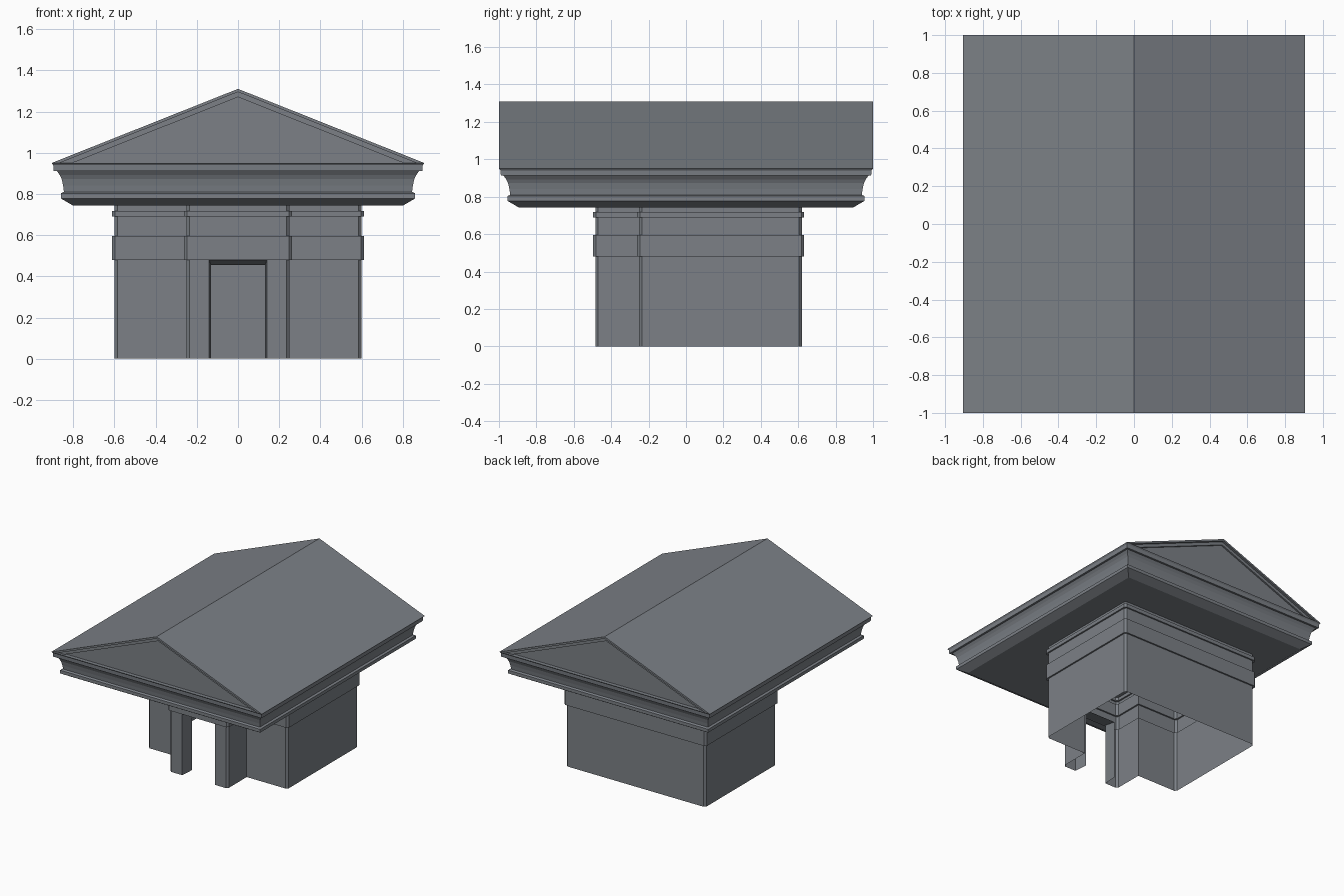
import bpy, bmesh

if "Cube" in bpy.data.objects:
    bpy.data.objects.remove(bpy.data.objects["Cube"])

stone = bpy.data.materials.new("slate grey stone")
stone.diffuse_color = (0.20, 0.217, 0.24, 1)
stone.use_nodes = True
stone.node_tree.nodes["Principled BSDF"].inputs["Base Color"].default_value = stone.diffuse_color


def finish(name, bm):
    bmesh.ops.remove_doubles(bm, verts=bm.verts, dist=1e-5)
    bmesh.ops.recalc_face_normals(bm, faces=bm.faces)
    me = bpy.data.meshes.new(name)
    bm.to_mesh(me)
    bm.free()
    me.materials.append(stone)
    ob = bpy.data.objects.new(name, me)
    bpy.context.collection.objects.link(ob)
    return ob


def loft(bm, rings, skip=lambda layer, i: False):
    """Join closed rings of points with quads; skip() leaves openings."""
    vs = [[bm.verts.new(p) for p in r] for r in rings]
    n = len(vs[0])
    for k in range(len(vs) - 1):
        for i in range(n):
            if not skip(k, i):
                j = (i + 1) % n
                bm.faces.new((vs[k][i], vs[k][j], vs[k + 1][j], vs[k + 1][i]))
    return vs


# Walls: T-shaped plan with chamfered corners, open underneath
DOOR, DOOR_H, FRONT, C = 0.14, 0.48, -0.485, 0.015


def outline(d, z):
    x1, x2 = 0.25 + d, 0.60 + d
    yf, ym, yb = FRONT - d, -0.25 - d, 0.62 + d
    half = [(DOOR, yf), (x1 - C, yf), (x1, yf + C), (x1, ym), (x2 - C, ym),
            (x2, ym + C), (x2, yb - C), (x2 - C, yb)]
    return [(x, y, z) for x, y in half] + [(-x, y, z) for x, y in reversed(half)]


levels = [(0, 0), (0, DOOR_H), (.012, DOOR_H), (.012, .595), (0, .595),
          (0, .69), (.012, .69), (.012, .718), (0, .718), (0, .745)]
bm = bmesh.new()
loft(bm, [outline(d, z) for d, z in levels], lambda k, i: k == 0 and i == 15)
finish("walls", bm)

# Door reveal: tapered jambs and lintel
bm = bmesh.new()
frames = []
for x, h, y in ((DOOR, DOOR_H, FRONT), (0.132, 0.455, FRONT + 0.11)):
    frames.append([(-x, y, 0), (-x, y, h), (x, y, h), (x, y, 0)])
loft(bm, frames, lambda k, i: i == 3)
finish("door_reveal", bm)

# Cornice: moulded profile swept round a rectangle
profile = [(.80, .743), (.86, .778), (.86, .803), (.845, .81), (.849, .84),
           (.856, .872), (.866, .893), (.88, .912), (.895, .912),
           (.897, .94), (.905, .95)]
bm = bmesh.new()
rings = [[(-x, -x - .095, z), (x, -x - .095, z), (x, x + .095, z), (-x, x + .095, z)]
         for x, z in profile]
vs = loft(bm, rings)
bm.faces.new(vs[0])
bm.faces.new(vs[-1])
finish("cornice", bm)

# Gable roof: stepped raking mouldings and a recessed panel at both ends
steps = [(1.27, .97), (1.27, .982), (1.295, .982), (1.295, 1.0), (1.31, 1.0)]
steps = [(a, -y) for a, y in steps] + [(a, y) for a, y in reversed(steps)]
bm = bmesh.new()
rings = []
for apex, y in steps:
    w = (apex - .95) / .36 * .905
    rings.append([(-w, y, .95), (0, y, apex), (w, y, .95)])
vs = loft(bm, rings, lambda k, i: i == 2)
bm.faces.new(vs[0])
bm.faces.new(vs[-1])
finish("gable_roof", bm)
